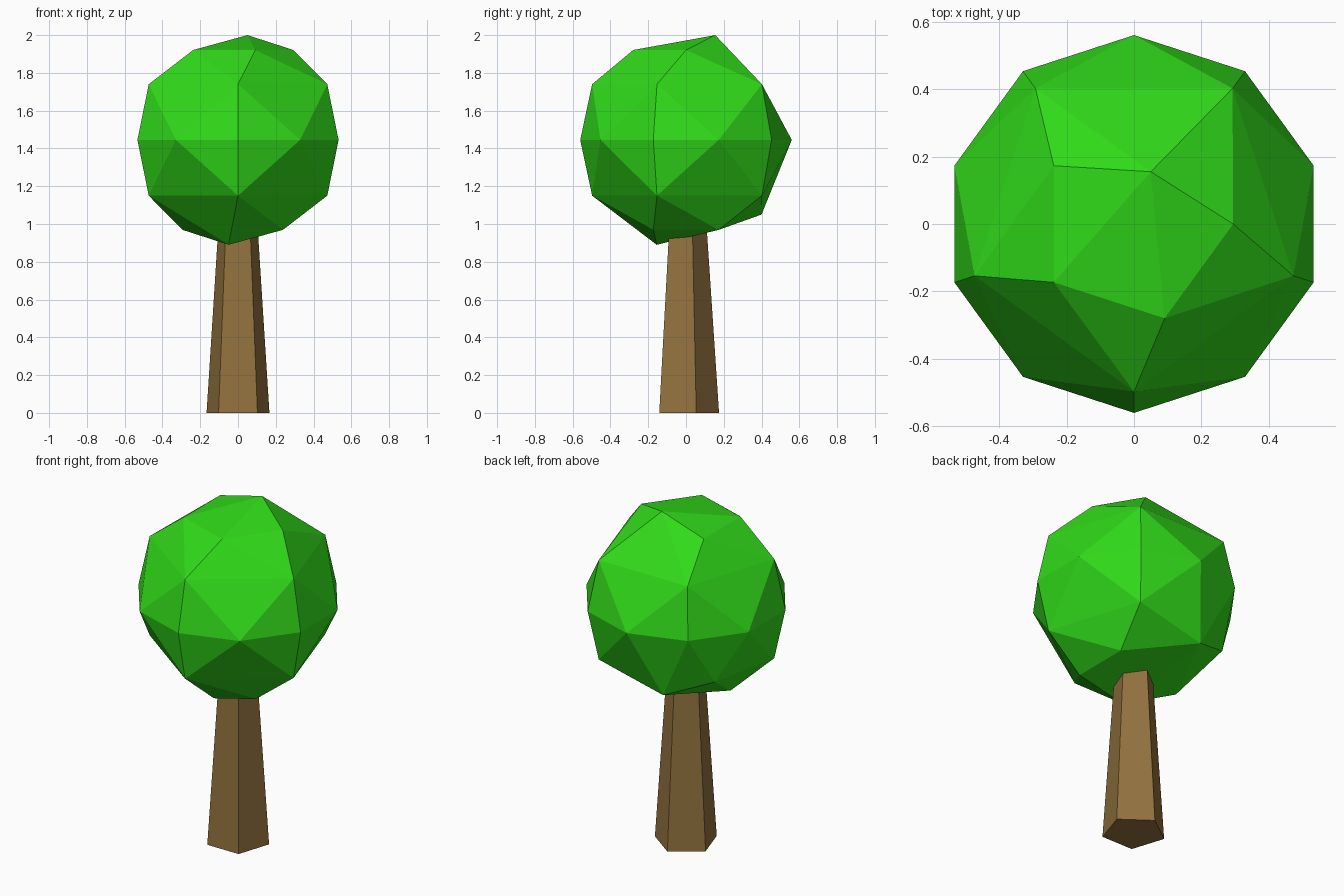
import bpy, bmesh
from math import sin, cos, radians

if "Cube" in bpy.data.objects:
    bpy.data.objects.remove(bpy.data.objects["Cube"])


def finish(bm, name, color):
    bmesh.ops.recalc_face_normals(bm, faces=bm.faces)
    mesh = bpy.data.meshes.new(name)
    bm.to_mesh(mesh)
    bm.free()
    obj = bpy.data.objects.new(name, mesh)
    bpy.context.collection.objects.link(obj)
    mat = bpy.data.materials.new(name + "_material")
    mat.diffuse_color = (*color, 1)
    mat.use_nodes = True
    mat.node_tree.nodes["Principled BSDF"].inputs["Base Color"].default_value = mat.diffuse_color
    mesh.materials.append(mat)
    return obj


def ring(radius, z, angles):
    return [(radius * cos(radians(a)), radius * sin(radians(a)), z) for a in angles]


# Trunk: tapered five-sided post, pointing to the back, reaching into the crown
TOP = 1.02
bm = bmesh.new()
pts = [ring(r, z, range(90, 450, 72)) for r, z in ((0.175, 0), (0.107, TOP))]
low, high = [[bm.verts.new(p) for p in row] for row in pts]
bm.faces.new(low)
bm.faces.new(high)
for i in range(5):
    j = (i + 1) % 5
    bm.faces.new((low[i], low[j], high[j], high[i]))
finish(bm, "trunk", (0.29, 0.17, 0.05))

# Crown: faceted ball made from rings of points, irregular at the tip and lower back
C = 1.445
points = ring(0.56, C, range(18, 378, 36))                 # equator
points += ring(0.497, C + 0.295, range(54, 414, 72))       # upper ring
points += ring(0.294, C + 0.476, (0, 144, 216, 288))       # top ring
points += ring(0.497, C - 0.295, (54, 198, 270, 342))      # lower ring
points += ring(0.294, C - 0.476, (36, 180, 324))           # bottom ring
points += [(0.05, 0.155, 2.0), (-0.05, -0.155, 0.89),      # off-centre tips
           (-0.13, 0.40, 1.05), (-0.385, 0.28, 1.15)]      # lower back corners
bm = bmesh.new()
for p in points:
    bm.verts.new(p)
bmesh.ops.convex_hull(bm, input=bm.verts)
finish(bm, "crown", (0.03, 0.70, 0.01))
